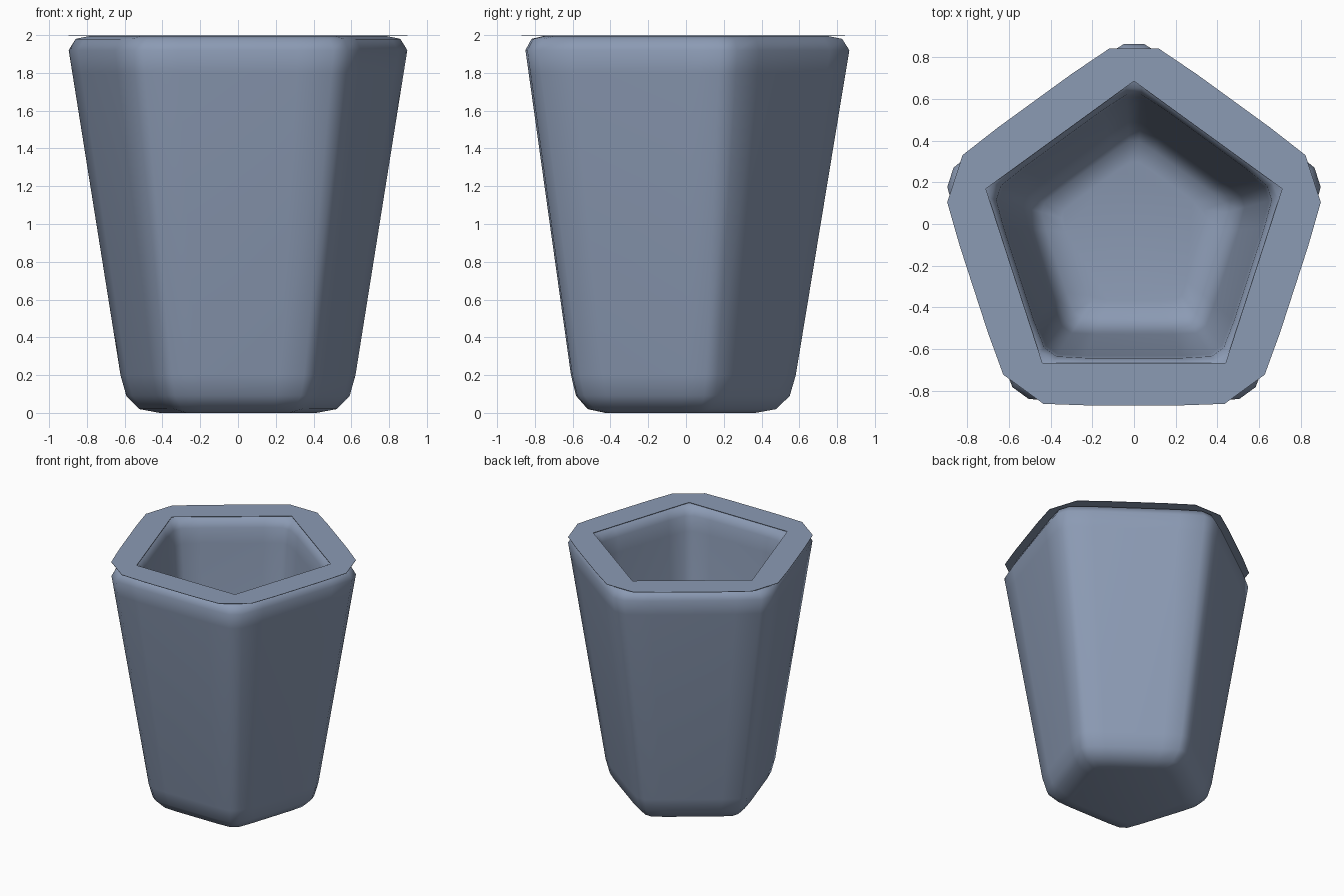
import bpy, bmesh, math

if "Cube" in bpy.data.objects:
    bpy.data.objects.remove(bpy.data.objects["Cube"])

CY = -0.062  # pentagon centre, so the bounding box is centred

mat = bpy.data.materials.new("slate_blue")
mat.diffuse_color = (0.26, 0.325, 0.455, 1)
mat.use_nodes = True
mat.node_tree.nodes["Principled BSDF"].inputs["Base Color"].default_value = mat.diffuse_color


def ring(bm, r, z, pattern):
    """Five-cornered ring: pattern holds (angle from corner, radius factor)."""
    return [bm.verts.new((r * f * math.cos(a), CY + r * f * math.sin(a), z))
            for k in range(5) for d, f in pattern
            for a in [math.radians(90 + 72 * k + d)]]


def bridge(bm, a, b):
    n = len(a)
    for i in range(n):
        j = (i + 1) % n
        bm.faces.new((a[i], a[j], b[j], b[i]))


def finish(bm, name, smooth):
    bmesh.ops.recalc_face_normals(bm, faces=bm.faces)
    me = bpy.data.meshes.new(name)
    bm.to_mesh(me)
    bm.free()
    for p in me.polygons:
        p.use_smooth = smooth
    me.materials.append(mat)
    ob = bpy.data.objects.new(name, me)
    bpy.context.collection.objects.link(ob)


# Cup body: softened pentagon lofted up the outside, over the lip, down inside
soft = [(-14, 0.916), (-3, 1), (3, 1), (14, 0.916)]
profile = [(0.43, 0.0), (0.54, 0.02), (0.612, 0.09), (0.644, 0.2),
           (0.908, 1.8), (0.928, 1.92), (0.89, 1.98), (0.81, 1.996),
           (0.77, 1.996), (0.715, 1.98), (0.684, 1.92), (0.672, 1.8),
           (0.55, 0.4), (0.52, 0.29), (0.46, 0.22), (0.36, 0.2)]
bm = bmesh.new()
rings = [ring(bm, r, z, soft) for r, z in profile]
for a, b in zip(rings, rings[1:]):
    bridge(bm, a, b)
bm.faces.new(rings[0])
bm.faces.new(rings[-1])
finish(bm, "cup_body", True)

# Flat rim plate: rounded outline with a sharp pentagonal hole
outer_pat = [(-20.9, 0.838), (-7.5, 0.912), (7.5, 0.912), (20.9, 0.838)]
s = 0.809 / math.cos(math.radians(15.1))  # points on the straight hole edges
hole_pat = [(d, math.cos(math.radians(36)) / math.cos(math.radians(36 - abs(d))))
            for d in (-24, 0, 12, 24)]
bm = bmesh.new()
top_o, top_i = ring(bm, 1, 2.0, outer_pat), ring(bm, 0.748, 2.0, hole_pat)
low_o, low_i = ring(bm, 1, 1.997, outer_pat), ring(bm, 0.748, 1.997, hole_pat)
bridge(bm, top_o, top_i)
bridge(bm, low_o, low_i)
bridge(bm, top_o, low_o)
bridge(bm, top_i, low_i)
finish(bm, "rim_plate", False)
